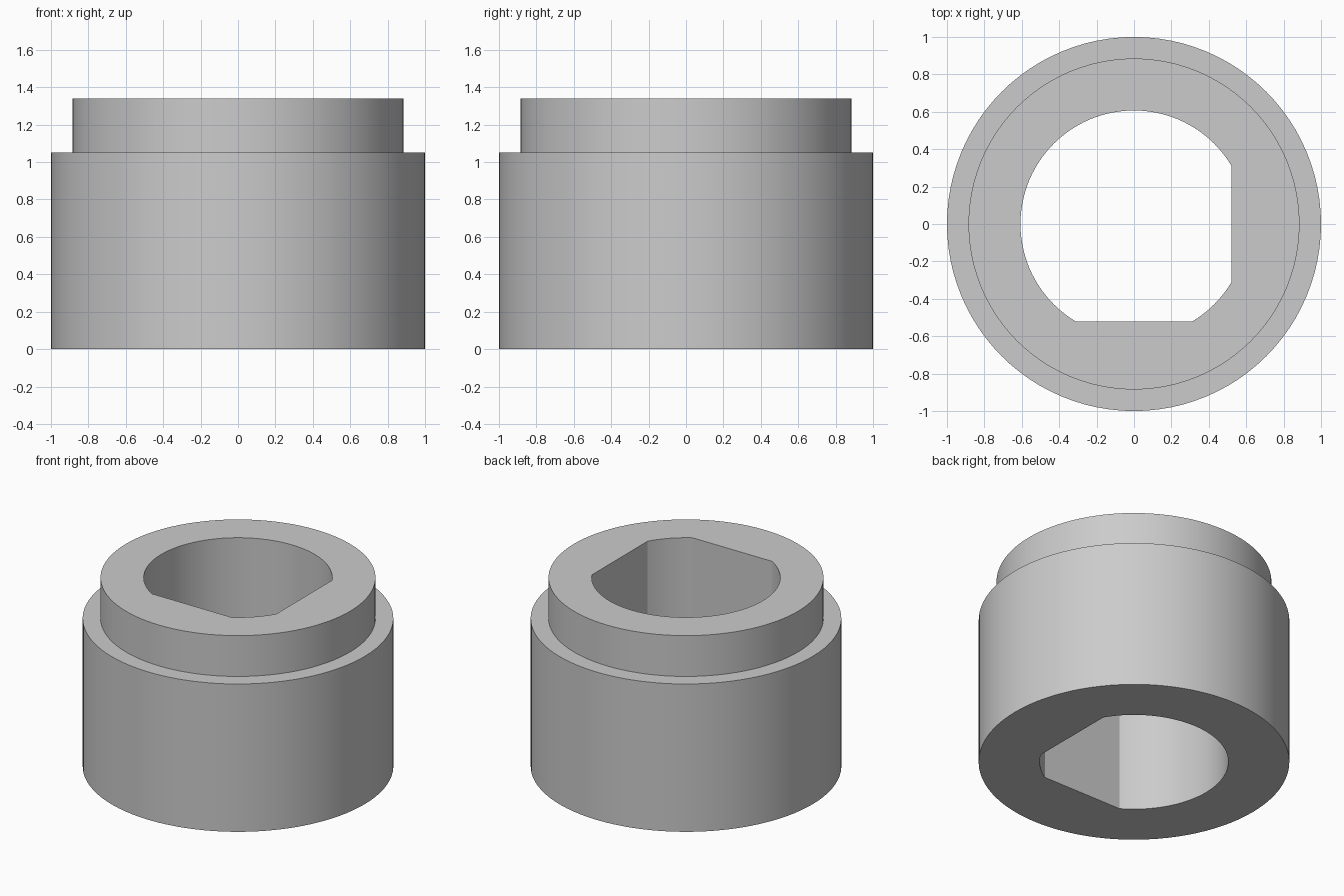
import bpy
import bmesh
from math import acos, cos, sin, pi

cube = bpy.data.objects.get("Cube")
if cube:
    bpy.data.objects.remove(cube, do_unlink=True)

# Main dimensions
BODY_R, COLLAR_R, BORE_R = 1.0, 0.885, 0.607
SHOULDER_Z, TOP_Z = 1.05, 1.34
FLAT = 0.52          # distance of both bore flats from the axis
SEGMENTS = 96

# Plain grey material
grey = bpy.data.materials.new("plain grey")
grey.use_nodes = True
colour = (0.6, 0.6, 0.6, 1.0)
grey.diffuse_color = colour
grey.node_tree.nodes["Principled BSDF"].inputs["Base Color"].default_value = colour

# Even steps around the axis, plus the exact corners of the two flats
half = acos(FLAT / BORE_R)
angles = {2 * pi * i / SEGMENTS for i in range(SEGMENTS)}
for centre in (0, 1.5 * pi):
    angles |= {(centre + side * half) % (2 * pi) for side in (-1, 1)}
angles = sorted(angles)

bm = bmesh.new()


def round_ring(radius, z):
    return [bm.verts.new((radius * cos(a), radius * sin(a), z)) for a in angles]


def bore_ring(z):
    return [bm.verts.new((min(BORE_R * cos(a), FLAT), max(BORE_R * sin(a), -FLAT), z))
            for a in angles]


# Closed cross-section: body, shoulder, collar, top rim, bore, underside
rings = [
    round_ring(BODY_R, 0),
    round_ring(BODY_R, SHOULDER_Z),
    round_ring(COLLAR_R, SHOULDER_Z),
    round_ring(COLLAR_R, TOP_Z),
    bore_ring(TOP_Z),
    bore_ring(0),
]
for lower, upper in zip(rings, rings[1:] + rings[:1]):
    for i in range(len(angles)):
        j = (i + 1) % len(angles)
        bm.faces.new((lower[i], lower[j], upper[j], upper[i]))
bmesh.ops.recalc_face_normals(bm, faces=bm.faces)

mesh = bpy.data.meshes.new("stepped_bushing")
bm.to_mesh(mesh)
bm.free()
mesh.materials.append(grey)
bushing = bpy.data.objects.new("stepped_bushing", mesh)
bpy.context.collection.objects.link(bushing)

# Smooth walls with crisp rims and flat corners
bpy.ops.object.select_all(action="DESELECT")
bushing.select_set(True)
bpy.context.view_layer.objects.active = bushing
bpy.ops.object.shade_smooth_by_angle(angle=pi / 9)
